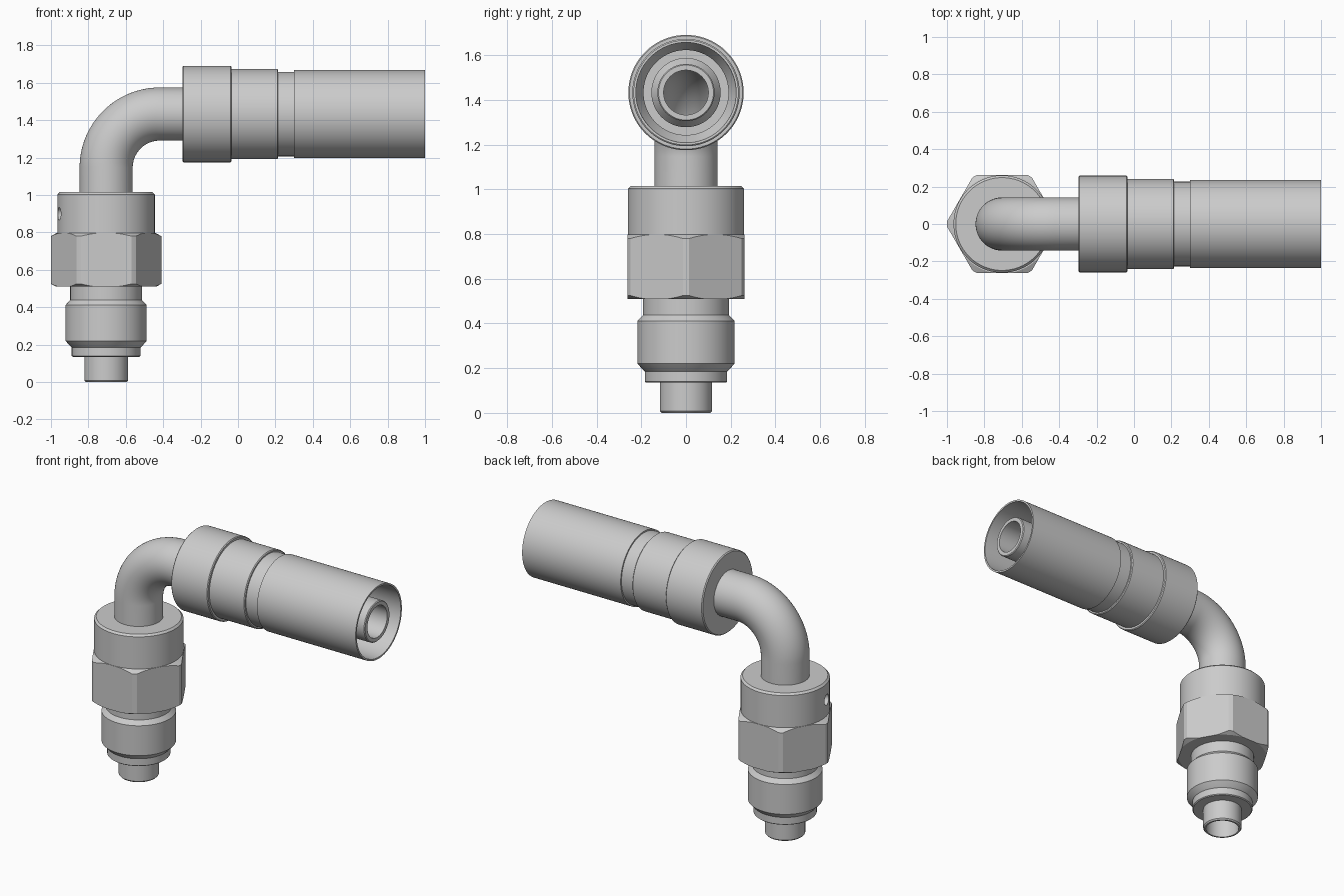
import bpy, bmesh, math
from mathutils import Matrix, Vector

if "Cube" in bpy.data.objects:
    bpy.data.objects.remove(bpy.data.objects["Cube"])

CX = -0.705      # vertical axis
AZ = 1.433       # height of horizontal axis
BEND = 0.287     # elbow radius
BORE = 0.1
SEG = 96


def finish(obj):
    bpy.ops.object.select_all(action='DESELECT')
    obj.select_set(True)
    bpy.context.view_layer.objects.active = obj
    bpy.ops.object.shade_smooth_by_angle(angle=math.radians(25))


def make_object(name, bm):
    bmesh.ops.recalc_face_normals(bm, faces=bm.faces)
    mesh = bpy.data.meshes.new(name)
    bm.to_mesh(mesh)
    bm.free()
    obj = bpy.data.objects.new(name, mesh)
    bpy.context.collection.objects.link(obj)
    return obj


def skin(name, rings):
    """Join a closed loop of rings with quads."""
    bm = bmesh.new()
    vs = [[bm.verts.new(p) for p in ring] for ring in rings]
    for i, a in enumerate(vs):
        b = vs[(i + 1) % len(vs)]
        for j in range(SEG):
            k = (j + 1) % SEG
            bm.faces.new((a[j], a[k], b[k], b[j]))
    return make_object(name, bm)


def circle(r, m, h=0.0):
    return [m @ Vector((r * math.cos(t), r * math.sin(t), h))
            for t in (2 * math.pi * j / SEG for j in range(SEG))]


def lathe(name, profile, m):
    """Revolve a closed (height, radius) profile about the axis of m."""
    return skin(name, [circle(r, m, h) for h, r in profile])


def boolean(obj, cutter, operation):
    mod = obj.modifiers.new("cut", 'BOOLEAN')
    mod.operation = operation
    mod.object = cutter
    mod.solver = 'EXACT'
    bpy.context.view_layer.objects.active = obj
    bpy.ops.object.modifier_apply(modifier=mod.name)
    bpy.data.objects.remove(cutter)


def cylinder(name, r, depth, sides, m):
    bm = bmesh.new()
    bmesh.ops.create_cone(bm, cap_ends=True, segments=sides, radius1=r,
                          radius2=r, depth=depth, matrix=m)
    return make_object(name, bm)


vertical = Matrix.Translation((CX, 0, 0))
horizontal = Matrix.Translation((0, 0, AZ)) @ Matrix.Rotation(math.pi / 2, 4, 'Y')

# Stepped plug at the bottom
finish(lathe("plug", [
    (0, BORE), (0, 0.11), (0.008, 0.117), (0.135, 0.117), (0.135, 0.178),
    (0.14, 0.184), (0.185, 0.184), (0.19, 0.19), (0.22, 0.217), (0.412, 0.217),
    (0.438, 0.192), (0.51, 0.192), (0.51, BORE)], vertical))

# Hexagonal nut with turned corners
nut = lathe("hex_nut", [
    (0.51, BORE), (0.51, 0.268), (0.525, 0.295), (0.78, 0.295),
    (0.797, 0.265), (0.797, BORE)], vertical)
boolean(nut, cylinder("hex_cutter", 0.262 / math.cos(math.pi / 6), 1, 6,
        Matrix.Translation((CX, 0, 0.65)) @ Matrix.Rotation(math.pi / 2, 4, 'Z')
        @ Matrix.Rotation(math.pi / 2, 4, 'Z')), 'INTERSECT')
# Corners must point along x
ys = [v.co.y for v in nut.data.vertices]
if max(ys) > 0.28:
    nut.data.transform(vertical @ Matrix.Rotation(math.pi / 6, 4, 'Z') @ vertical.inverted())
finish(nut)

# Round collar with a small side hole
collar = lathe("collar", [
    (0.797, BORE), (0.797, 0.26), (1.003, 0.26), (1.015, 0.248),
    (1.015, BORE)], vertical)
a = math.radians(194)
boolean(collar, cylinder("hole_cutter", 0.034, 0.16, 32,
        Matrix.Translation((CX + 0.26 * math.cos(a), 0.26 * math.sin(a), 0.9))
        @ Matrix.Rotation(a, 4, 'Z') @ Matrix.Rotation(math.pi / 2, 4, 'Y')), 'DIFFERENCE')
finish(collar)

# Bent pipe: outer wall forward, bore back
path = [Matrix.Translation((CX, 0, 1.015))]
for i in range(33):
    t = math.pi / 2 * i / 32
    path.append(Matrix.Translation((CX + BEND * (1 - math.cos(t)), 0,
                                    AZ - BEND + BEND * math.sin(t)))
                @ Matrix.Rotation(t, 4, 'Y'))
path.append(Matrix.Translation((-0.297, 0, AZ)) @ Matrix.Rotation(math.pi / 2, 4, 'Y'))
finish(skin("elbow_pipe", [circle(0.142, m) for m in path]
            + [circle(BORE, m) for m in reversed(path)]))

# Hose sleeve with inner stem
finish(lathe("hose_sleeve", [
    (-0.297, BORE), (-0.297, 0.252), (-0.291, 0.258), (-0.04, 0.258),
    (-0.035, 0.253), (-0.035, 0.24), (0.21, 0.24), (0.215, 0.235),
    (0.215, 0.226), (0.3, 0.226), (0.3, 0.235), (1.0, 0.235), (1.0, 0.224),
    (0.4, 0.222), (0.34, 0.19), (0.3, 0.19), (0.3, 0.155), (0.36, 0.155),
    (0.4, 0.128), (0.985, 0.128), (0.99, 0.123), (0.99, BORE)], horizontal))
